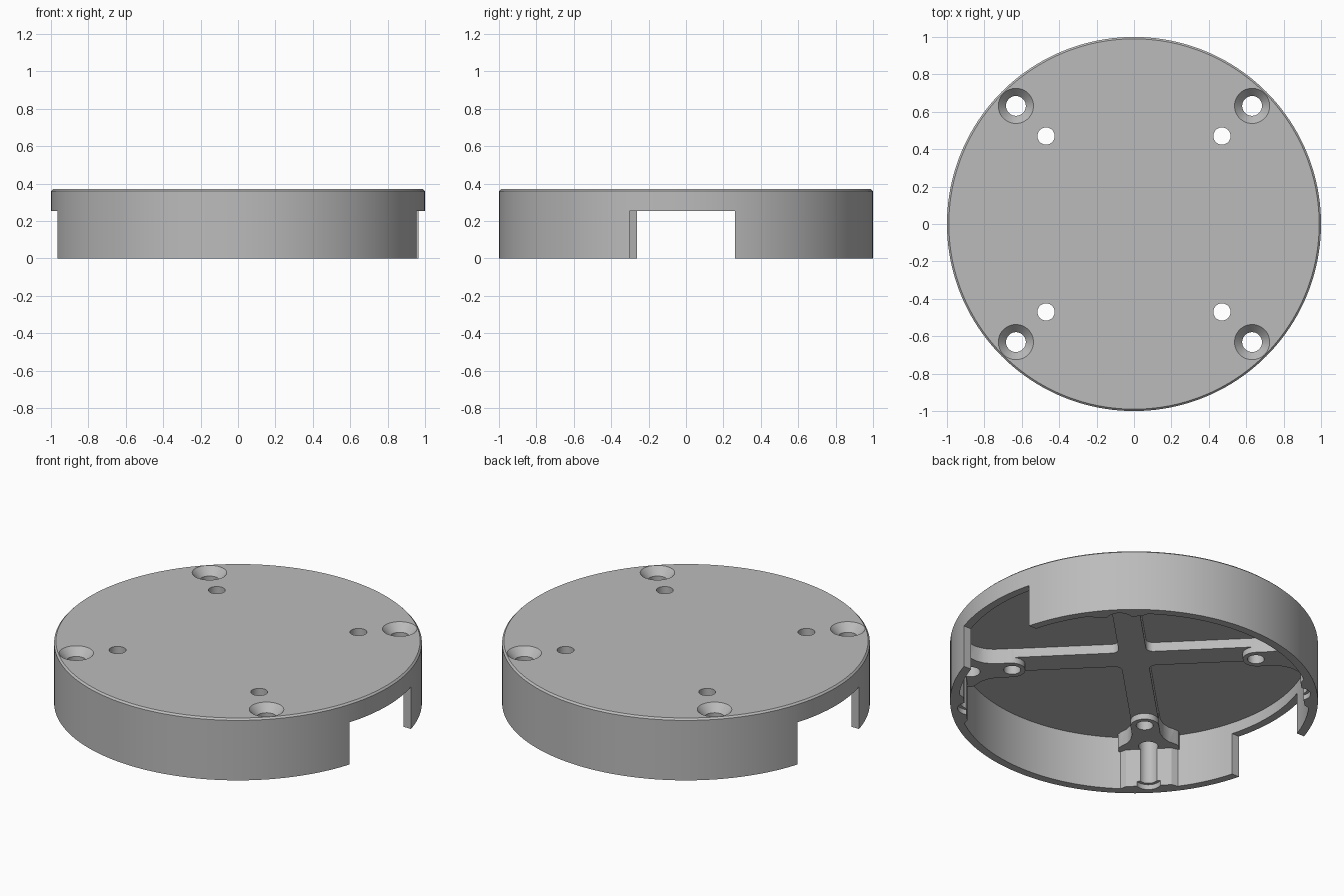
import bpy, bmesh
from math import pi, cos, sin
from mathutils import Matrix, Vector

if "Cube" in bpy.data.objects:
    bpy.data.objects.remove(bpy.data.objects["Cube"])

grey = bpy.data.materials.new("plain_grey")
grey.use_nodes = True
grey.diffuse_color = (0.5, 0.5, 0.5, 1)
grey.node_tree.nodes["Principled BSDF"].inputs["Base Color"].default_value = (0.5, 0.5, 0.5, 1)

HEIGHT, PLATE, RIB, BOSS, INNER = 0.37, 0.32, 0.265, 0.23, 0.953
EMBED = 0.345                      # how far parts sink into the plate
DIAGONALS = [pi / 4 + i * pi / 2 for i in range(4)]


def finish(bm, name):
    bmesh.ops.remove_doubles(bm, verts=bm.verts, dist=1e-5)
    bmesh.ops.recalc_face_normals(bm, faces=bm.faces)
    mesh = bpy.data.meshes.new(name)
    bm.to_mesh(mesh)
    bm.free()
    obj = bpy.data.objects.new(name, mesh)
    obj.data.materials.append(grey)
    bpy.context.collection.objects.link(obj)
    return obj


def lathe(name, profile, centre=(0, 0), steps=48):
    """Revolve (radius, z) points that start and end on the axis."""
    bm = bmesh.new()
    verts = [bm.verts.new((r, 0, z)) for r, z in profile]
    edges = [bm.edges.new(pair) for pair in zip(verts, verts[1:])]
    bmesh.ops.spin(bm, geom=verts + edges, cent=(0, 0, 0), axis=(0, 0, 1),
                   angle=2 * pi, steps=steps, use_duplicate=False)
    bmesh.ops.translate(bm, verts=bm.verts, vec=(*centre, 0))
    return finish(bm, name)


def prism(name, outline, z0, z1, angle=0, fillet=None):
    """Extrude an outline upward and turn it about z."""
    bm = bmesh.new()
    face = bm.faces.new([bm.verts.new((x, y, z0)) for x, y in outline])
    top = bmesh.ops.extrude_face_region(bm, geom=[face])["geom"]
    bmesh.ops.translate(bm, vec=(0, 0, z1 - z0),
                        verts=[v for v in top if isinstance(v, bmesh.types.BMVert)])
    if fillet:
        inner = [e for e in bm.edges if all(v.co.xy.length < 0.2 for v in e.verts)
                 and abs(e.verts[0].co.z - e.verts[1].co.z) > 0.01]
        bmesh.ops.bevel(bm, geom=inner, offset=fillet, segments=6, profile=0.5,
                        affect='EDGES')
    bmesh.ops.rotate(bm, verts=bm.verts, matrix=Matrix.Rotation(angle, 3, 'Z'))
    return finish(bm, name)


def combine(target, tool, operation):
    mod = target.modifiers.new("combine", 'BOOLEAN')
    mod.operation, mod.solver, mod.object = operation, 'EXACT', tool
    bpy.context.view_layer.objects.active = target
    bpy.ops.object.modifier_apply(modifier=mod.name)
    bpy.data.objects.remove(tool)


def mirrored(half):
    return half + [(x, -y) for x, y in reversed(half)]


def on_diagonal(distance, angle):
    return distance * cos(angle), distance * sin(angle)


# Round cap: thin top plate, chamfered rim and thin skirt
cap = lathe("round_cap", [(0, HEIGHT), (0.99, HEIGHT), (1, HEIGHT - 0.01), (1, 0),
                          (INNER, 0), (INNER, PLATE), (0, PLATE)], steps=160)

# Crossed ribs under the plate, filleted where they meet
W, L = 0.075, 0.96
arm = [(L, -W), (L, W), (W, W)]
cross = [tuple(Matrix.Rotation(i * pi / 2, 2) @ Vector(p)) for i in range(4) for p in arm]
combine(cap, prism("crossed_ribs", cross, RIB, EMBED, pi / 4, 0.04), 'UNION')

# Screw bosses and skirt pillars at the rib ends
nose = [(0.67 - 0.077 * cos(t * pi / 16), 0.077 * sin(t * pi / 16)) for t in range(1, 9)]
flare = [(0.76, 0.077), (0.81, 0.09), (0.85, 0.115), (0.88, 0.15), (0.9, 0.165), (0.97, 0.165)]
pillar = [(0.92, 0.125), (0.945, 0.165), (0.97, 0.165)]
for a in DIAGONALS:
    combine(cap, prism("boss", mirrored(nose + flare), BOSS, EMBED, a), 'UNION')
    combine(cap, prism("pillar", mirrored(pillar), 0, EMBED, a), 'UNION')

# Inner pin holes, and outer countersunk holes with a recess at the foot
for a in DIAGONALS:
    pin = [(0, -0.1), (0.046, -0.1), (0.046, 0.5), (0, 0.5)]
    screw = [(0, -0.1), (0.07, -0.1), (0.07, 0.03), (0.053, 0.03), (0.053, 0.325),
             (0.094, HEIGHT), (0.094, 0.5), (0, 0.5)]
    combine(cap, lathe("pin_hole", pin, on_diagonal(0.665, a)), 'DIFFERENCE')
    combine(cap, lathe("screw_hole", screw, on_diagonal(0.893, a)), 'DIFFERENCE')

# Two side openings, each slightly off centre
opening = [(0.8, -0.302), (1.2, -0.302), (1.2, 0.262), (0.8, 0.262)]
for a in (0, pi):
    combine(cap, prism("side_opening", opening, -0.1, 0.253, a), 'DIFFERENCE')

# Smooth round walls, crisp edges
bpy.ops.object.select_all(action='DESELECT')
cap.select_set(True)
bpy.context.view_layer.objects.active = cap
bpy.ops.object.shade_smooth_by_angle(angle=pi / 6)
